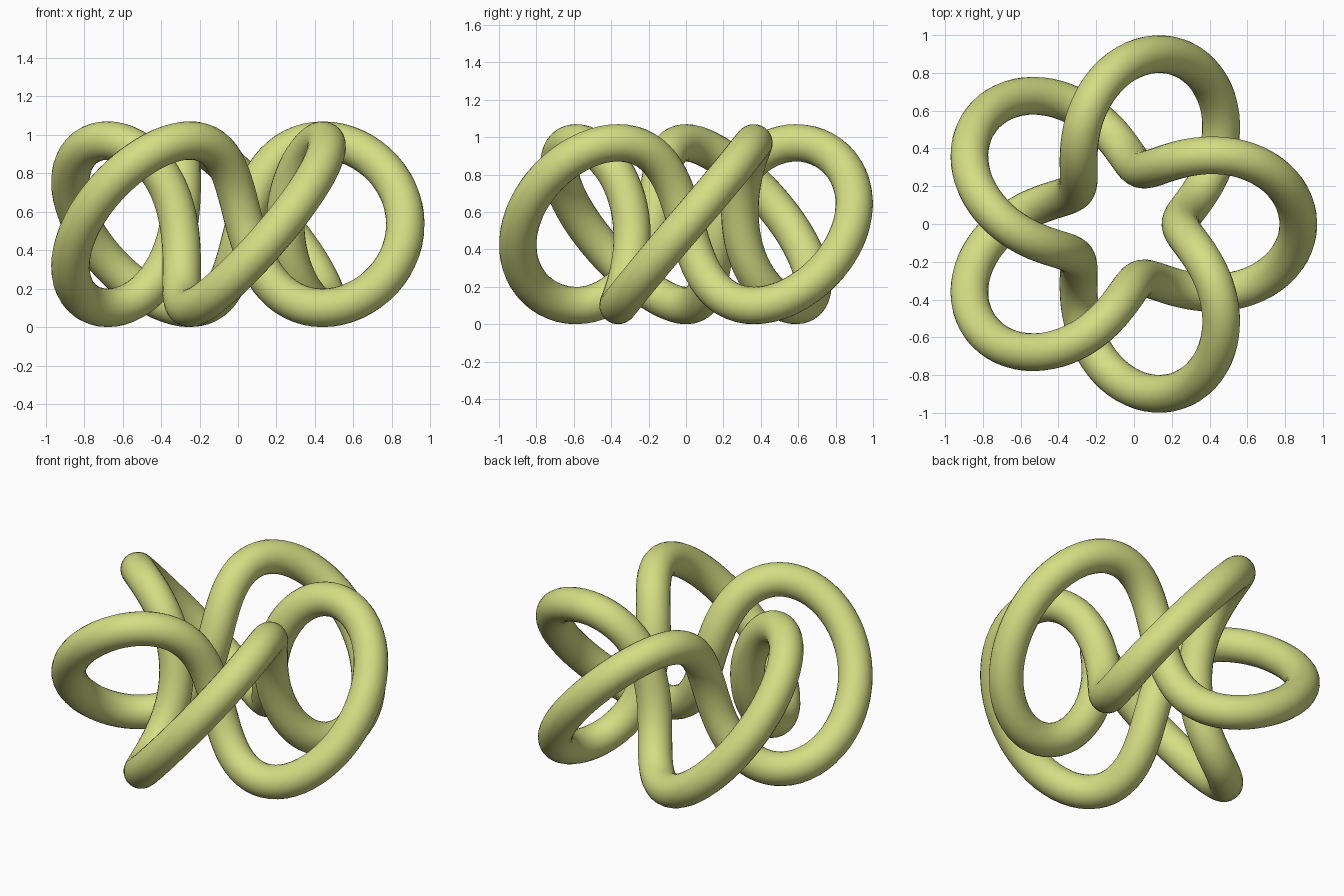
import bpy
from math import sin, cos, pi

if "Cube" in bpy.data.objects:
    bpy.data.objects.remove(bpy.data.objects["Cube"])

# Dimensions: ring radius, loop radius, loop half height, tube radius
RING, LOOP, HALF_HEIGHT, TUBE = 0.618, 0.312, 0.435, 0.1
OFFSET_X = -0.06
STEPS = 300

# Knot path: twice around the ring while looping five times
path = []
for i in range(STEPS):
    t = 2 * pi * i / STEPS
    rad = RING + LOOP * cos(5 * t)
    path.append((OFFSET_X + rad * cos(2 * t),
                 rad * sin(2 * t),
                 HALF_HEIGHT + TUBE + HALF_HEIGHT * sin(5 * t)))

# Round tube swept along the closed path
curve = bpy.data.curves.new("knot_tube", 'CURVE')
curve.dimensions = '3D'
curve.bevel_depth = TUBE
curve.bevel_resolution = 10
spline = curve.splines.new('POLY')
spline.points.add(STEPS - 1)
for point, co in zip(spline.points, path):
    point.co = (*co, 1)
spline.use_cyclic_u = True
spline.use_smooth = True

knot = bpy.data.objects.new("knot_tube", curve)
bpy.context.collection.objects.link(knot)

# Mesh with smooth shading
bpy.context.view_layer.objects.active = knot
knot.select_set(True)
bpy.ops.object.convert(target='MESH')
knot = bpy.context.object
knot.name = "knot_tube"
bpy.ops.object.shade_smooth()

# Yellow-green colour
mat = bpy.data.materials.new("yellow_green")
mat.diffuse_color = (0.66, 0.73, 0.23, 1)
mat.use_nodes = True
mat.node_tree.nodes["Principled BSDF"].inputs["Base Color"].default_value = mat.diffuse_color
knot.data.materials.clear()
knot.data.materials.append(mat)
